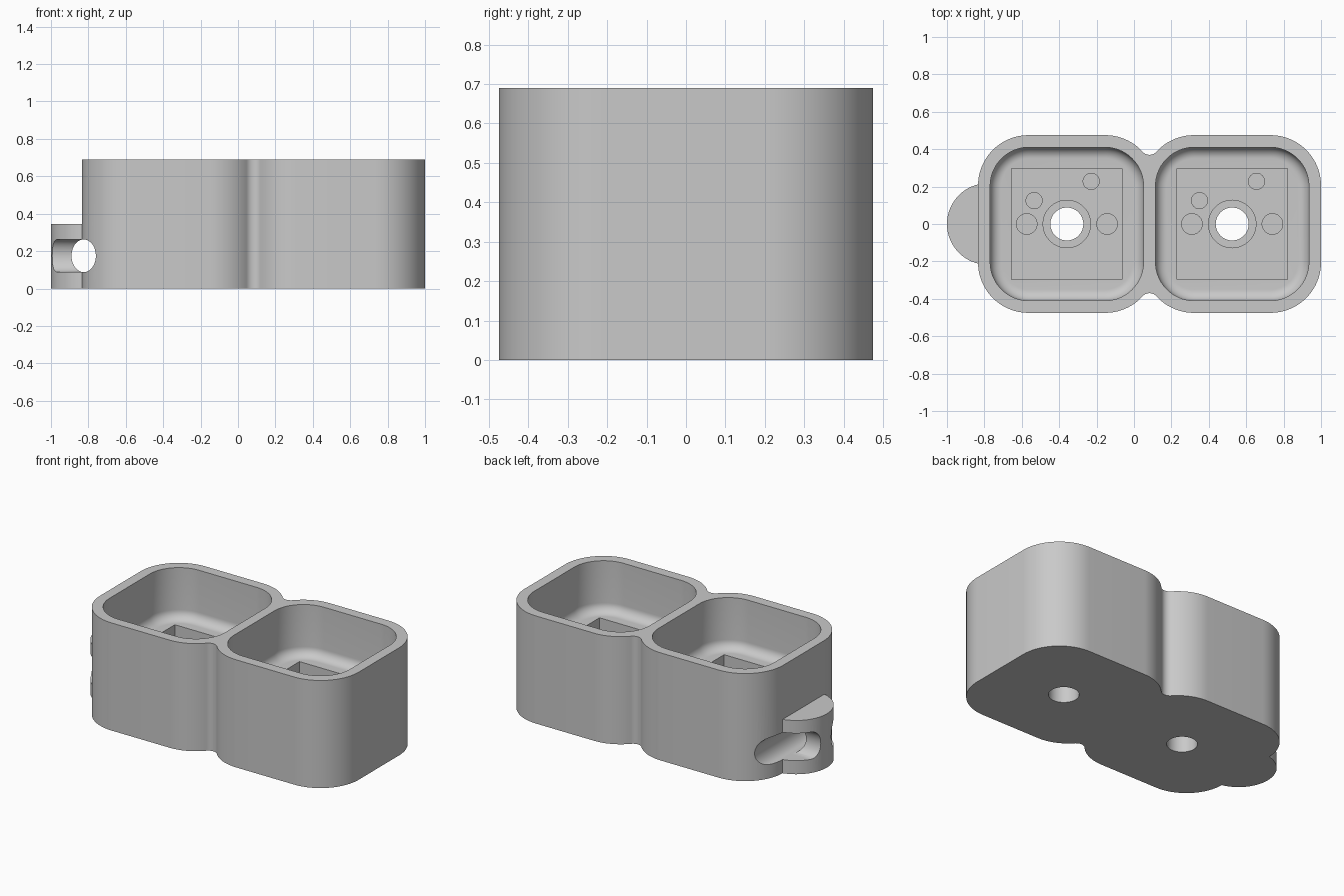
import bpy, bmesh
from math import sin, cos, pi, atan2, radians

if "Cube" in bpy.data.objects:
    bpy.data.objects.remove(bpy.data.objects["Cube"])

grey = bpy.data.materials.new("plain grey")
grey.use_nodes = True
grey.diffuse_color = (0.585, 0.585, 0.585, 1)
grey.node_tree.nodes["Principled BSDF"].inputs["Base Color"].default_value = grey.diffuse_color

MID, PITCH = 0.083, 0.884          # middle of the two bays and their spacing
HALF, RAD, NECK = 0.475, 0.27, 0.37
HEIGHT, FLOOR, FILLET = 0.69, 0.36, 0.06
RECESS, BORE, PIN = 0.16, 0.115, 0.04
SLOT_X, SLOT_Z, SLOT_W, SLOT_H = -0.825, 0.175, 0.065, 0.0875
BAYS = [MID - PITCH / 2, MID + PITCH / 2]


def arc(cx, cy, r, a0, a1, n=20):
    return [(cx + r * cos(a0 + (a1 - a0) * i / n),
             cy + r * sin(a0 + (a1 - a0) * i / n)) for i in range(n + 1)]


def rounded_square(cx, half, r):
    c = half - r
    pts = []
    for k, (sx, sy) in enumerate([(1, 1), (-1, 1), (-1, -1), (1, -1)]):
        pts += arc(cx + sx * c, sy * c, r, k * pi / 2, (k + 1) * pi / 2)
    return pts


def loft(name, rings):
    """Closed solid through (outline, z) rings from bottom to top."""
    bm = bmesh.new()
    loops = [[bm.verts.new((x, y, z)) for x, y in pts] for pts, z in rings]
    bm.faces.new(loops[0][::-1])
    bm.faces.new(loops[-1])
    for lo, hi in zip(loops, loops[1:]):
        for i in range(len(lo)):
            j = (i + 1) % len(lo)
            bm.faces.new((lo[i], lo[j], hi[j], hi[i]))
    bmesh.ops.recalc_face_normals(bm, faces=bm.faces)
    mesh = bpy.data.meshes.new(name)
    bm.to_mesh(mesh)
    bm.free()
    ob = bpy.data.objects.new(name, mesh)
    bpy.context.collection.objects.link(ob)
    mesh.materials.append(grey)
    return ob


def disc(name, x, y, r, z0, z1):
    pts = arc(x, y, r, 0, 2 * pi, 64)[:-1]
    return loft(name, [(pts, z0), (pts, z1)])


def combine(target, tool, operation="DIFFERENCE"):
    tool.hide_render = True
    mod = target.modifiers.new(operation, "BOOLEAN")
    mod.operation, mod.solver, mod.object = operation, "EXACT", tool
    bpy.context.view_layer.objects.active = target
    bpy.ops.object.modifier_apply(modifier=mod.name)
    bpy.data.objects.remove(tool)


# Body: two rounded squares joined by a filleted neck
c = HALF - RAD
d, rise = PITCH / 2 - c, NECK - c
rf = (d * d + rise * rise - RAD * RAD) / (2 * (RAD - rise))
lean = atan2(NECK + rf - c, -d)
quarter = arc(PITCH / 2 + c, c, RAD, 0, pi / 2)
quarter += arc(d, c, RAD, pi / 2, lean)
quarter += arc(0, NECK + rf, rf, lean - pi, -pi / 2, 10)[1:]
upper = quarter + [(-u, y) for u, y in quarter[-2::-1]]
outline = upper + [(u, -y) for u, y in upper[::-1]]
outline = [(MID + u, y) for u, y in outline]
body = loft("double_bay_body", [(outline, 0), (outline, HEIGHT)])

# Half-round tab on the end
combine(body, disc("tab", -0.782, 0, 0.218, 0, 0.345), "UNION")

# Oval passage running front to back behind the tab
tunnel = disc("tunnel", 0, 0, 1, -0.6, 0.6)
tunnel.scale = (SLOT_W, SLOT_H, 1)
tunnel.rotation_euler = (radians(90), 0, 0)
tunnel.location = (SLOT_X, 0, SLOT_Z)
combine(body, tunnel)

# Rounded side grooves that leave a narrow core at the tip of the tab
for side in (1, -1):
    groove = [(SLOT_H * u, side * (0.118 + SLOT_W * v))
              for u, v in arc(0, 0, 1, pi, 2 * pi, 32)]
    groove += [(SLOT_H, side * 0.25), (-SLOT_H, side * 0.25)]
    tool = loft("groove", [(groove, -1.1), (groove, SLOT_X)])
    tool.rotation_euler = (0, radians(90), 0)
    tool.location = (0, 0, SLOT_Z)
    combine(body, tool)

# Bays: pocket with filleted floor, square recess, bores and blind holes
for cx in BAYS:
    rings = []
    for i in range(11):
        a = i / 10 * pi / 2
        inset = FILLET * (1 - sin(a))
        rings.append((rounded_square(cx, 0.41 - inset, 0.207 - inset),
                      FLOOR + FILLET * (1 - cos(a))))
    rings.append((rounded_square(cx, 0.41, 0.207), HEIGHT + 0.1))
    combine(body, loft("pocket", rings))

    s = 0.296
    square = [(cx - s, -s), (cx + s, -s), (cx + s, s), (cx - s, s)]
    combine(body, loft("recess", [(square, RECESS), (square, FLOOR + 0.05)]))

    combine(body, disc("counterbore", cx, 0, 0.127, BORE, 0.25))
    combine(body, disc("through_hole", cx, 0, 0.088, -0.1, 0.25))
    for dx, dy, r in [(-0.215, 0, 0.055), (0.215, 0, 0.055),
                      (-0.175, 0.125, 0.043), (0.13, 0.228, 0.043)]:
        combine(body, disc("pin_hole", cx + dx, dy, r, PIN, 0.25))

# One material throughout, smooth curves with sharp edges
body.data.materials.clear()
body.data.materials.append(grey)
for p in body.data.polygons:
    p.material_index = 0
bpy.ops.object.select_all(action="DESELECT")
body.select_set(True)
bpy.context.view_layer.objects.active = body
bpy.ops.object.shade_smooth_by_angle(angle=radians(30))
